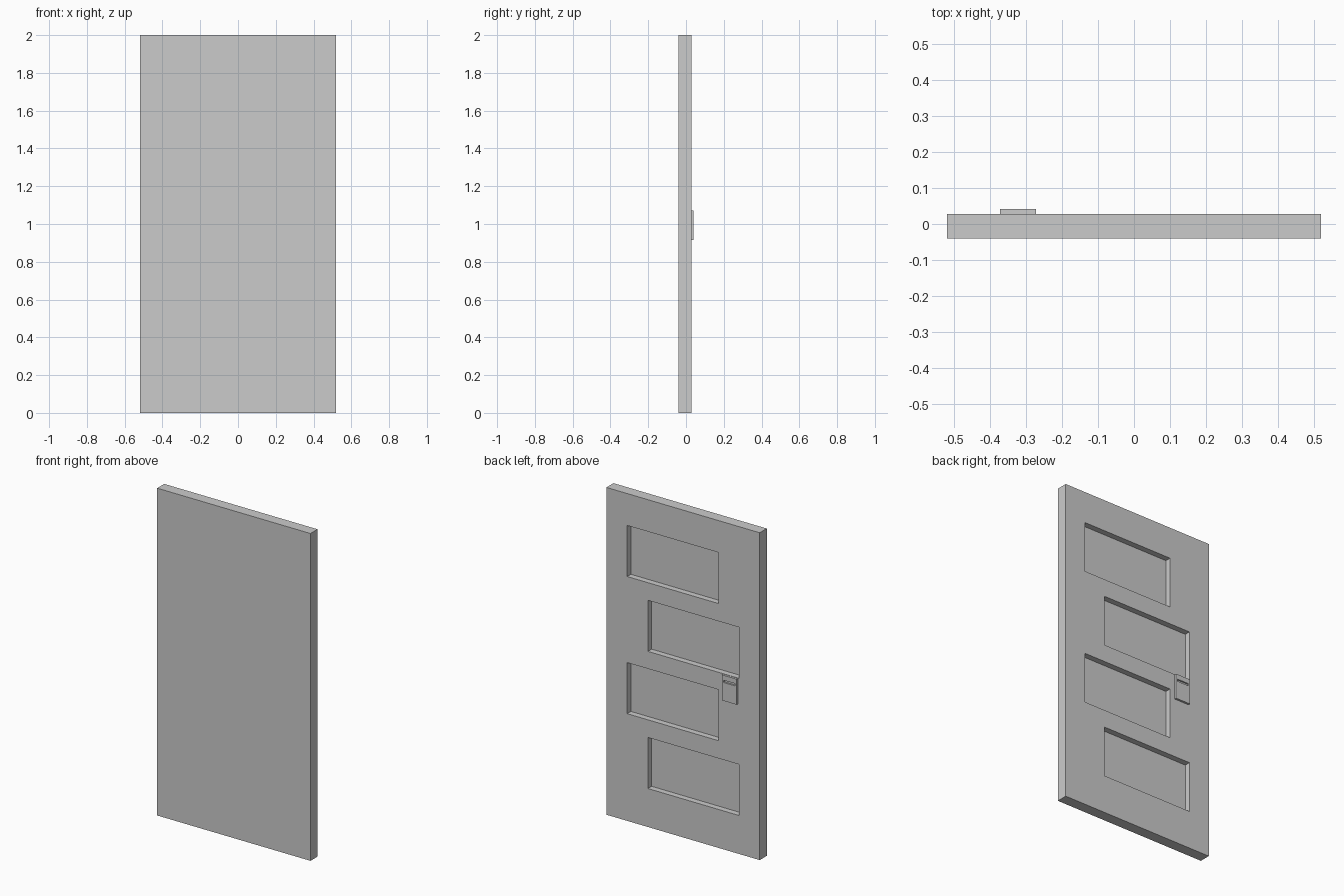
import bpy

if "Cube" in bpy.data.objects:
    bpy.data.objects.remove(bpy.data.objects["Cube"])


def box(name, x, y, z):
    """Axis-aligned box from (min, max) pairs, with real-size mesh data."""
    bpy.ops.mesh.primitive_cube_add(size=1)
    ob = bpy.context.object
    ob.name = name
    for v in ob.data.vertices:
        v.co = [r[0] if c < 0 else r[1] for c, r in zip(v.co, (x, y, z))]
    return ob


def carve(target, cutter):
    """Subtract the cutter from the target and remove it."""
    mod = target.modifiers.new("recess", 'BOOLEAN')
    mod.operation = 'DIFFERENCE'
    mod.solver = 'EXACT'
    mod.object = cutter
    bpy.context.view_layer.objects.active = target
    bpy.ops.object.modifier_apply(modifier=mod.name)
    bpy.data.objects.remove(cutter, do_unlink=True)


FACE = 0.028    # back face of the slab
FLOOR = -0.008  # bottom of the panel recesses

# Door slab
slab = box("door_slab", (-0.518, 0.518), (-0.04, FACE), (0, 2))

# Four staggered recessed panels, alternating sides
for i, top in enumerate((1.805, 1.385, 0.967, 0.547)):
    x = (-0.238, 0.378) if i % 2 == 0 else (-0.378, 0.238)
    carve(slab, box("panel_cutter", x, (FLOOR, 0.1), (top - 0.312, top)))

# Lock plate with a thin horizontal slot
plate = box("lock_plate", (-0.371, -0.271), (FACE, 0.041), (0.915, 1.071))
carve(plate, box("slot_cutter", (-0.36, -0.281), (0.031, 0.1), (1.027, 1.041)))
